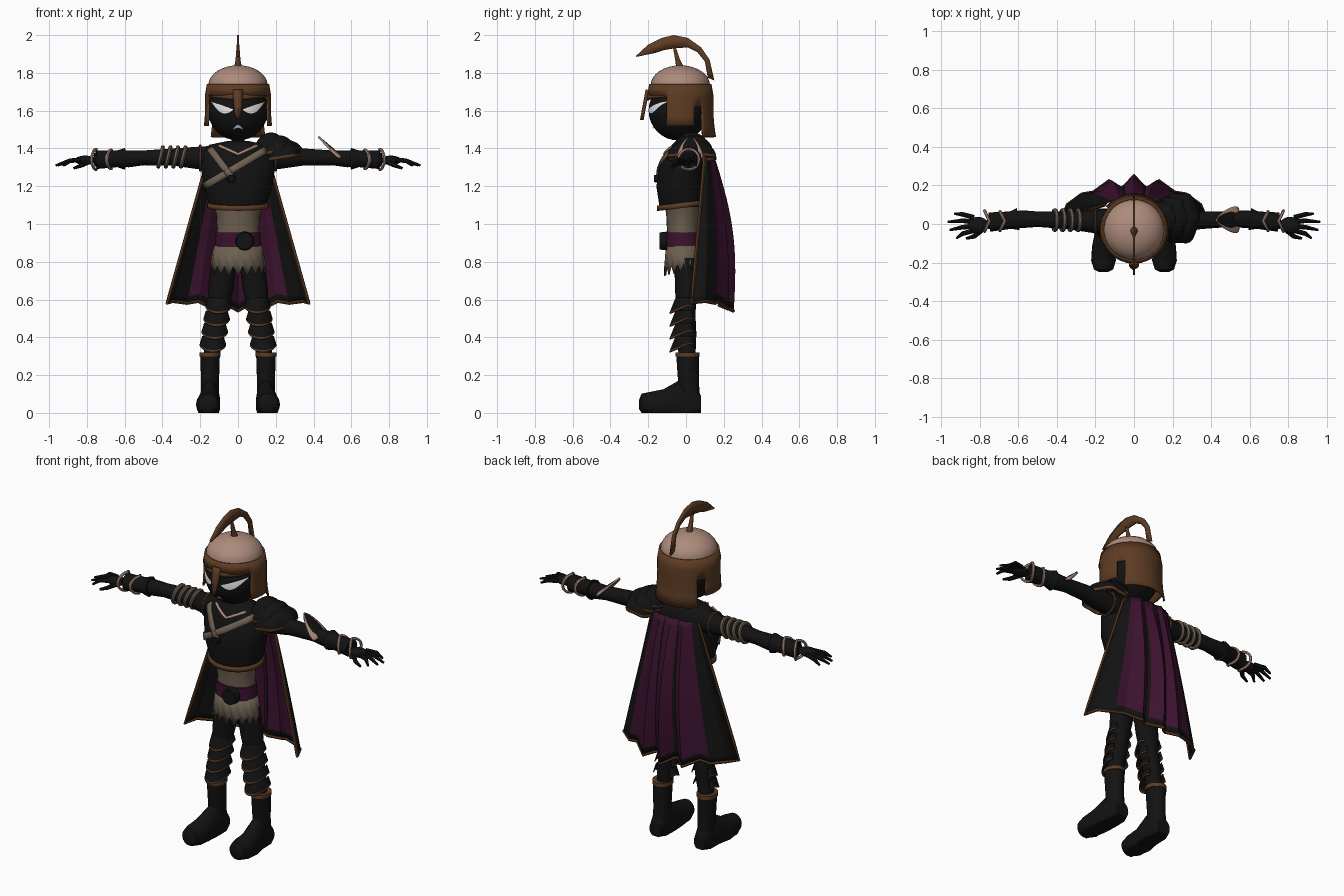
import bpy, bmesh
from math import sin, cos, pi, sqrt, radians
from mathutils import Vector

default_cube = bpy.data.objects.get("Cube")
if default_cube:
    bpy.data.objects.remove(default_cube)


def material(name, red, green, blue):
    mat = bpy.data.materials.new(name)
    mat.use_nodes = True
    color = (red, green, blue, 1)
    mat.diffuse_color = color
    shader = mat.node_tree.nodes["Principled BSDF"]
    shader.inputs["Base Color"].default_value = color
    shader.inputs["Roughness"].default_value = 0.8
    return mat


BLACK = material("black leather", .006, .006, .006)
BROWN = material("dark bronze", .11, .045, .017)
TAN = material("pale bronze", .42, .26, .2)
CLOTH = material("drab cloth", .15, .115, .08)
PURPLE = material("deep purple", .045, .006, .028)
WHITE = material("eye white", .8, .8, .8)


def finish(ob, angle=40):
    bpy.ops.object.select_all(action='DESELECT')
    ob.select_set(True)
    bpy.context.view_layer.objects.active = ob
    if ob.type == 'CURVE':
        bpy.ops.object.convert(target='MESH')
        ob = bpy.context.object
    bpy.ops.object.shade_smooth_by_angle(angle=radians(angle))
    return ob


def grid(name, nu, nv, point, mats, pick=lambda u, v: 0, thick=0, angle=40):
    """Surface sampled from point(u, v); pick gives a material index, or None for a gap."""
    bm = bmesh.new()
    rows = [[bm.verts.new(point(i / nu, j / nv)) for i in range(nu + 1)] for j in range(nv + 1)]
    for j in range(nv):
        for i in range(nu):
            index = pick((i + .5) / nu, (j + .5) / nv)
            if index is not None:
                quad = (rows[j][i], rows[j][i + 1], rows[j + 1][i + 1], rows[j + 1][i])
                bm.faces.new(quad).material_index = index
    bmesh.ops.remove_doubles(bm, verts=bm.verts, dist=.0002)
    bmesh.ops.delete(bm, geom=[v for v in bm.verts if not v.link_faces], context='VERTS')
    bmesh.ops.recalc_face_normals(bm, faces=bm.faces)
    mesh = bpy.data.meshes.new(name)
    bm.to_mesh(mesh)
    bm.free()
    for mat in mats:
        mesh.materials.append(mat)
    ob = bpy.data.objects.new(name, mesh)
    bpy.context.collection.objects.link(ob)
    if thick:
        shell = ob.modifiers.new("shell", 'SOLIDIFY')
        shell.thickness, shell.offset = thick, 0
    return finish(ob, angle)


def loft(name, rings, mat, axis='z', n=24):
    """Elliptical rings (position, centre u, centre v, radius u, radius v), capped at both ends."""
    first, last = rings[0], rings[-1]
    rings = [first[:3] + (0, 0)] + rings + [last[:3] + (0, 0)]

    def point(u, v):
        t, cu, cv, ru, rv = rings[round(v * (len(rings) - 1))]
        a, b = cu + ru * cos(2 * pi * u), cv + rv * sin(2 * pi * u)
        return (a, b, t) if axis == 'z' else (a, t, max(b, 0))
    return grid(name, n, len(rings) - 1, point, [mat])


def tube(name, pts, mat, closed=False, res=3):
    curve = bpy.data.curves.new(name, 'CURVE')
    curve.dimensions, curve.bevel_depth = '3D', 1
    curve.bevel_resolution, curve.use_fill_caps = res, True
    spline = curve.splines.new('POLY')
    spline.points.add(len(pts) - 1)
    for p, (x, y, z, r) in zip(spline.points, pts):
        p.co, p.radius = (x, y, z, 1), r
    spline.use_cyclic_u = closed
    curve.materials.append(mat)
    ob = bpy.data.objects.new(name, curve)
    bpy.context.collection.objects.link(ob)
    return finish(ob)


def arm_ring(name, x, y, z, r, thick, mat, shift=lambda a: 0):
    angles = [2 * pi * i / 24 for i in range(24)]
    return tube(name, [(x + shift(a), y + r * cos(a), z + r * sin(a), thick) for a in angles], mat, True, 1)


def ball(name, x, y, z, rx, ry, rz, mat):
    def point(u, v):
        s = sin(pi * v)
        return x + rx * s * cos(2 * pi * u), y + ry * s * sin(2 * pi * u), z + rz * cos(pi * v)
    return grid(name, 28, 16, point, [mat])


def lerp(a, b, t):
    return a + (b - a) * t


# Head and face
HEAD, HEAD_Z, HEAD_Y = .158, 1.6, -.04
ball("head", 0, HEAD_Y, HEAD_Z, HEAD, HEAD, HEAD, BLACK)


def face_patch(name, x0, x1, low, high):
    def point(u, v):
        x = lerp(x0, x1, u)
        z = lerp(low(u), high(u), v)
        r = HEAD + .004
        return x, HEAD_Y - sqrt(max(r * r - x * x - (z - HEAD_Z) ** 2, 0)), z
    grid(name, 12, 4, point, [WHITE])


for side, s in (("left", 1), ("right", -1)):
    face_patch(side + "_eye", s * .025, s * .142,
               lambda u: 1.605 + .04 * u * u - .028 * sin(pi * u), lambda u: 1.607 + .042 * u)
face_patch("mouth", -.028, .028, lambda u: 1.5 + .008 * sin(pi * u), lambda u: 1.5 + .024 * sin(pi * u))

# Helmet: open-faced shell with cheek guards, ear slots and a flared neck guard
LEVELS = [(1.46, .184), (1.52, .175), (1.57, .171), (1.62, .17), (1.68, .17), (1.74, .16)]


def helmet_point(u, v):
    z, r = LEVELS[round(v * 5)]
    a = 2 * pi * u
    return r * sin(a), -.03 - r * cos(a), z


def helmet_pick(u, v):
    from_front, row = 360 * min(u, 1 - u), int(v * 5)
    if row == 4:
        return 0
    if from_front < 65 or (from_front < 128 and row == 0):
        return None
    return None if 113 < from_front < 128 and row < 3 else 0


grid("helmet_shell", 72, 5, helmet_point, [BROWN], helmet_pick, .01)


def dome_point(u, v):
    r, a = .157 * cos(v * pi / 2), 2 * pi * u
    return r * cos(a), -.03 + r * sin(a), 1.735 + .105 * sin(v * pi / 2)


grid("helmet_dome", 36, 8, dome_point, [TAN])
grid("nose_guard", 2, 4, lambda u, v: ((u - .5) * (.05 - .01 * v) * min(1, 3 - 3 * v),
     -.2 - .03 * v - .008 * sin(pi * u), 1.71 - .16 * v), [BROWN], thick=.012)
for s in (-1, 1):
    grid("brow_guard", 6, 1, lambda u, v: (s * .16 * sin(u * 1.3), -.03 - .172 * cos(u * 1.3),
         1.685 - v * (.03 - .02 * u)), [BROWN], thick=.01)

# Crest: sickle blade on a stem
CREST = [(-.265, 1.89, -.262, 1.885), (-.2, 1.95, -.165, 1.905), (-.13, 1.985, -.12, 1.92), (-.065, 2, -.06, 1.93),
         (.01, 1.985, .01, 1.935), (.08, 1.935, .06, 1.91), (.125, 1.87, .1, 1.86), (.15, 1.76, .115, 1.775)]


def crest_point(u, v):
    y0, z0, y1, z1 = CREST[round(u * 7)]
    return 0, lerp(y0, y1, v), lerp(z0, z1, v)


grid("crest_blade", 7, 1, crest_point, [BROWN], thick=.012)
tube("crest_stem", [(0, -.03, 1.82, .022), (0, -.045, 1.87, .013), (0, -.065, 1.95, .007)], BROWN)

# Torso
TORSO = [(1.09, .15, .12, -.02), (1.2, .182, .132, -.025), (1.3, .197, .12, -.02),
         (1.38, .195, .1, -.005), (1.42, .15, .075, 0), (1.44, .05, .05, 0)]
loft("chest", [(z, 0, cy, rx, ry) for z, rx, ry, cy in TORSO], BLACK, n=32)
loft("neck", [(1.4, 0, 0, .035, .035), (1.48, 0, -.01, .032, .032)], BLACK)
loft("waist", [(.86, 0, -.015, .125, .088), (.95, 0, -.015, .11, .085), (1.05, 0, -.015, .115, .09),
               (1.12, 0, -.015, .14, .1)], CLOTH)
loft("belt", [(.88, 0, -.015, .124, .098), (.955, 0, -.015, .118, .096)], PURPLE)
loft("belt_buckle", [(-.14, .035, .91, .045, .045), (-.1, .035, .91, .05, .05)], BLACK, 'y')
loft("hips", [(.76, 0, -.005, .08, .06), (.87, 0, -.01, .12, .08)], BLACK)


def skirt_point(u, v):
    a, drop = 2 * pi * u, .09 + .05 * (round(u * 36) % 2)
    front = .02 * max(0, -sin(a))
    return ((.124 + .02 * v) * cos(a), -.012 + (.092 + .01 * v) * sin(a), .885 - v * (drop + front))


grid("ragged_skirt", 36, 2, skirt_point, [CLOTH], thick=.006)
grid("chest_hem", 36, 1, lambda u, v: (.158 * cos(2 * pi * u), -.02 + .128 * sin(2 * pi * u),
     1.085 + .028 * v + .015 * sin(2 * pi * u)), [BROWN], thick=.012)


def on_chest(x, z, lift=.008):
    for low, high in zip(TORSO, TORSO[1:]):
        if z <= high[0]:
            _, rx, ry, cy = (lerp(a, b, (z - low[0]) / (high[0] - low[0])) for a, b in zip(low, high))
            return x, cy - ry * sqrt(max(0, 1 - (x / rx) ** 2)) - lift, z


# Chest straps, ring and collar
for start, end in (((.15, 1.395), (-.178, 1.2)), ((-.15, 1.4), (-.035, 1.25))):
    a, b = Vector(start), Vector(end)
    across = (b - a).orthogonal().normalized() * .018

    def strap_point(u, v):
        p = a.lerp(b, u) + across * (2 * v - 1)
        return on_chest(p.x, p.y)
    grid("chest_strap", 14, 2, strap_point, [CLOTH], thick=.01)
loft("strap_ring", [(-.17, -.035, 1.24, .018, .018), (-.14, -.035, 1.24, .024, .024)], BLACK, 'y')
tube("collar_trim", [on_chest(.1 * t, 1.37 + .045 * abs(t), .004) + (.008,)
     for t in (-1, -.75, -.5, -.25, 0, .25, .5, .75, 1)], TAN)

# Cape: pleated cloth with half-columns (top x, hem x, top y, hem y, hem z)
FOLDS = [(0, 0, .14, .25, .54), (.04, .055, .13, .185, .57), (.05, .075, .13, .175, .57), (.075, .13, .14, .225, .55),
         (.1, .21, .125, .165, .59), (.12, .27, .12, .155, .58), (.14, .345, .11, .1, .59), (.15, .375, .1, .03, .58)]


def cape_point(u, v):
    i = round(u * 14) - 7
    xt, xb, yt, yb, hem = FOLDS[abs(i)]
    x = lerp(xt, xb, v) * (1 if i > 0 else -1)
    bulge = .05 * sin(pi * v) * (1 - abs(i) / 7)
    return x, lerp(yt, yb, v) + bulge, lerp(1.38, hem, v)


grid("cape", 14, 20, cape_point, [BLACK, PURPLE],
     lambda u, v: int(v < .95 and int(abs(u * 14 - 7)) in (0, 2, 3, 4)), .006, 15)
border = [cape_point(0, k / 8) for k in range(8)] + [cape_point(k / 14, 1) for k in range(15)]
border += [cape_point(1, k / 8) for k in range(7, -1, -1)]
tube("cape_trim", [p + (.009,) for p in border], BROWN, res=1)

# Arms, hands, legs and boots on both sides
for side, s in (("left", 1), ("right", -1)):
    tube(side + "_arm", [(s * x, y, z, r) for x, y, z, r in (
        (.14, .01, 1.35, .065), (.22, .015, 1.35, .06), (.35, .02, 1.355, .046), (.5, .025, 1.35, .04),
        (.58, .025, 1.345, .046), (.66, .02, 1.345, .04), (.76, .01, 1.34, .036))], BLACK, res=5)
    tube(side + "_bracer", [(s * .6, .025, 1.345, .058), (s * .64, .02, 1.345, .045),
                            (s * .75, .01, 1.34, .05)], BLACK, res=5)
    for x, r in ((.67, .05), (.75, .054)):
        arm_ring(side + "_bracer_trim", s * x, .015, 1.342, r, .008, TAN,
                 lambda a: s * .025 * abs(cos(a)))
    arm_ring(side + "_armhole_trim", s * .2, .012, 1.35, .066, .007, BROWN)
    ball(side + "_palm", s * .81, -.005, 1.337, .055, .042, .025, BLACK)
    for k, reach in enumerate((.93, .965, .955, .92)):
        y = .028 * (1.5 - k)
        tube(side + "_finger", [(s * .83, y * .8, 1.34, .013), (s * .89, y * 1.2, 1.335, .012),
                                (s * reach, y * 1.5 - .01, 1.31, .006)], BLACK, res=2)
    tube(side + "_thumb", [(s * .79, -.03, 1.33, .015), (s * .83, -.065, 1.31, .012),
                           (s * .87, -.075, 1.295, .007)], BLACK, res=2)

    loft(side + "_leg", [(.3, s * .14, .005, .042, .045), (.42, s * .125, .005, .05, .05),
                         (.52, s * .11, 0, .052, .05), (.65, s * .092, 0, .066, .058),
                         (.82, s * .072, -.002, .068, .06)], BLACK)
    for k in range(4):
        top, cx = .61 - .068 * k, s * (.103 + .01 * k)

        def plate_point(u, v):
            a = (u - .5) * 4.4
            r, front = .054 + .014 * v, max(0, cos(a))
            return cx + r * sin(a), .002 - (r + .02 * v * front) * cos(a), top - v * (.045 + .04 * front)
        grid(side + "_shin_plate", 16, 8, plate_point, [BLACK, BROWN], lambda u, v: int(v > .87), .006)

    bx = s * .148
    loft(side + "_boot_shaft", [(.02, bx, .02, .05, .06), (.15, bx, .014, .047, .055),
                                (.31, bx, .008, .052, .06)], BLACK)
    loft(side + "_boot_cuff", [(.298, bx, .008, .056, .064), (.32, bx, .008, .056, .064)], BROWN)
    fx = s * .158
    loft(side + "_boot_foot", [(-.248, fx, .045, .025, .025), (-.235, fx, .05, .05, .052), (-.19, fx, .045, .064, .066),
                               (-.12, fx, .04, .06, .085), (-.04, bx, .05, .054, .12), (.04, bx, .05, .052, .1),
                               (.08, bx, .04, .04, .05)], BLACK, 'y')

# Bands on the right upper arm
for k in range(4):
    arm_ring("arm_band", -.29 - .04 * k, .02, 1.355, .052, .011, CLOTH, lambda a: .012 * sin(a))

# Layered left shoulder guard
for x, z, r, h in ((.235, 1.345, .105, .095), (.2, 1.375, .09, .09), (.165, 1.4, .07, .08)):
    def guard_point(u, v):
        a, w = 2 * pi * u, v * pi / 2
        scallop = 1 + .06 * cos(6 * a) * cos(w)
        out = r * scallop * cos(w)
        return x + out * cos(a), .03 + 1.25 * out * sin(a), z + h * sin(w) + .15 * out * cos(a)
    grid("shoulder_guard", 36, 10, guard_point, [BLACK, BROWN], lambda u, v: int(v < .1), .008)


# Leaf-shaped left elbow guard
def elbow_point(u, v):
    w = (2 * v - 1) * sin(pi * u) ** .8
    return .425 + .13 * u + .035 * w * w, .022 + .068 * w, 1.462 - .11 * u - .05 * w * w


grid("elbow_guard", 12, 10, elbow_point, [BLACK, TAN], lambda u, v: int(v < .2 or v > .8), .01)
